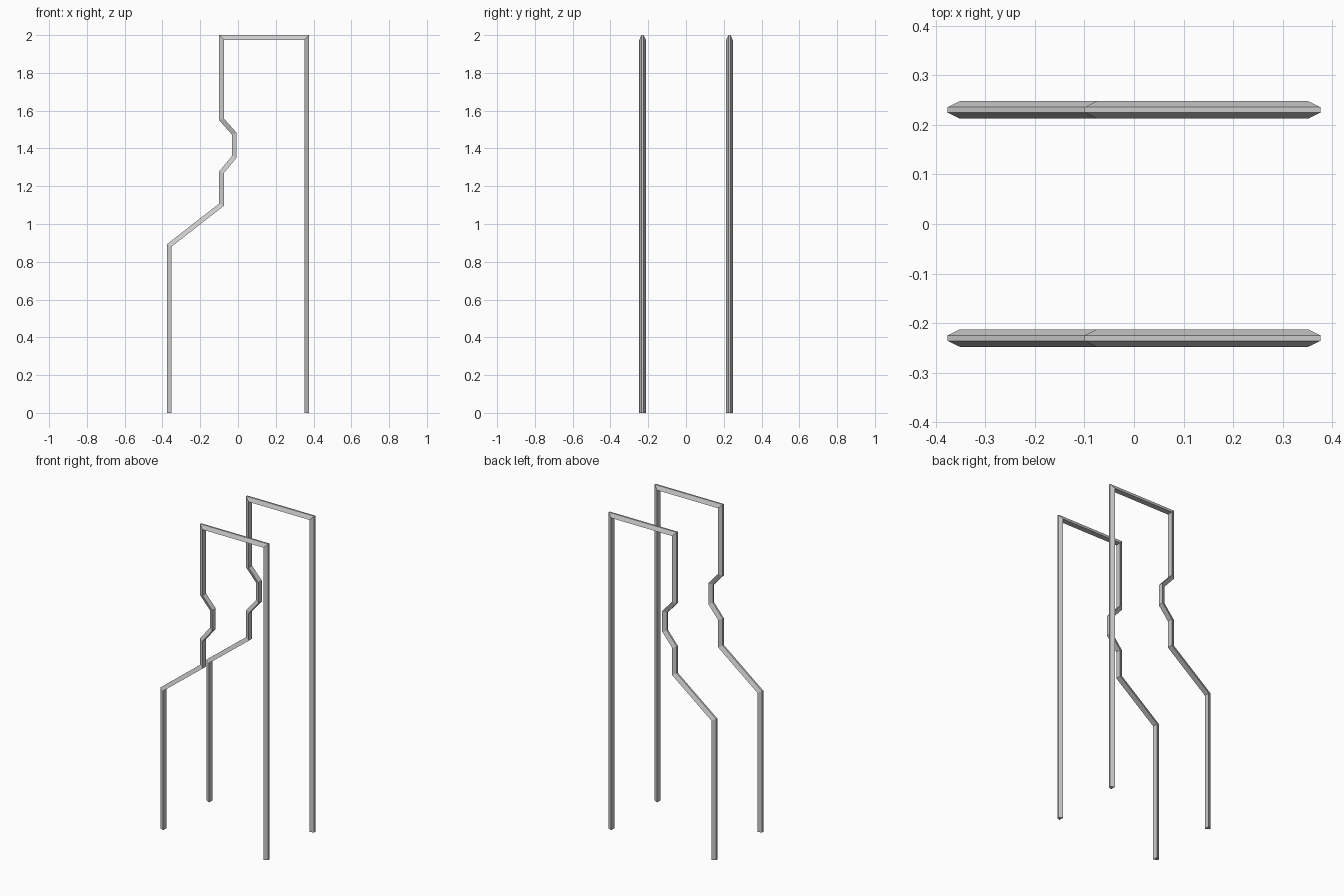
import bpy, bmesh
from mathutils import Vector

if "Cube" in bpy.data.objects:
    bpy.data.objects.remove(bpy.data.objects["Cube"])

# outer edge of the side frame in (x, z), left foot to right foot
PATH = [(-0.376, 0.0), (-0.376, 0.893), (-0.1, 1.108), (-0.1, 1.278),
        (-0.032, 1.36), (-0.032, 1.473), (-0.1, 1.549), (-0.1, 2.0),
        (0.376, 2.0), (0.376, 0.0)]
# bar section: (inward depth, offset in y); narrow outer face, wide inner face
SECTION = [(0, -0.0055), (0, 0.0055), (0.025, 0.0175), (0.025, -0.0175)]


def inward_mitres(path):
    """Direction to move each corner for a unit inward offset."""
    pts = [Vector(p) for p in path]
    norms = []
    for a, b in zip(pts, pts[1:]):
        d = (b - a).normalized()
        norms.append(Vector((d.y, -d.x)))
    result = [norms[0]]
    for m, n in zip(norms, norms[1:]):
        result.append((m + n) / (1 + m.dot(n)))
    return pts, result + [norms[-1]]


def side_frame(name, y):
    bm = bmesh.new()
    pts, mitres = inward_mitres(PATH)
    rings = []
    for p, m in zip(pts, mitres):
        ring = []
        for depth, dy in SECTION:
            q = p + m * depth
            ring.append(bm.verts.new((q.x, y + dy, q.y)))
        rings.append(ring)
    n = len(SECTION)
    for a, b in zip(rings, rings[1:]):
        for i in range(n):
            j = (i + 1) % n
            bm.faces.new((a[i], a[j], b[j], b[i]))
    # foot caps
    bm.faces.new(rings[0])
    bm.faces.new(rings[-1][::-1])
    bmesh.ops.recalc_face_normals(bm, faces=bm.faces)
    mesh = bpy.data.meshes.new(name)
    bm.to_mesh(mesh)
    bm.free()
    bpy.context.collection.objects.link(bpy.data.objects.new(name, mesh))


# matching front and back frames
side_frame("front_side_frame", -0.23)
side_frame("back_side_frame", 0.23)
